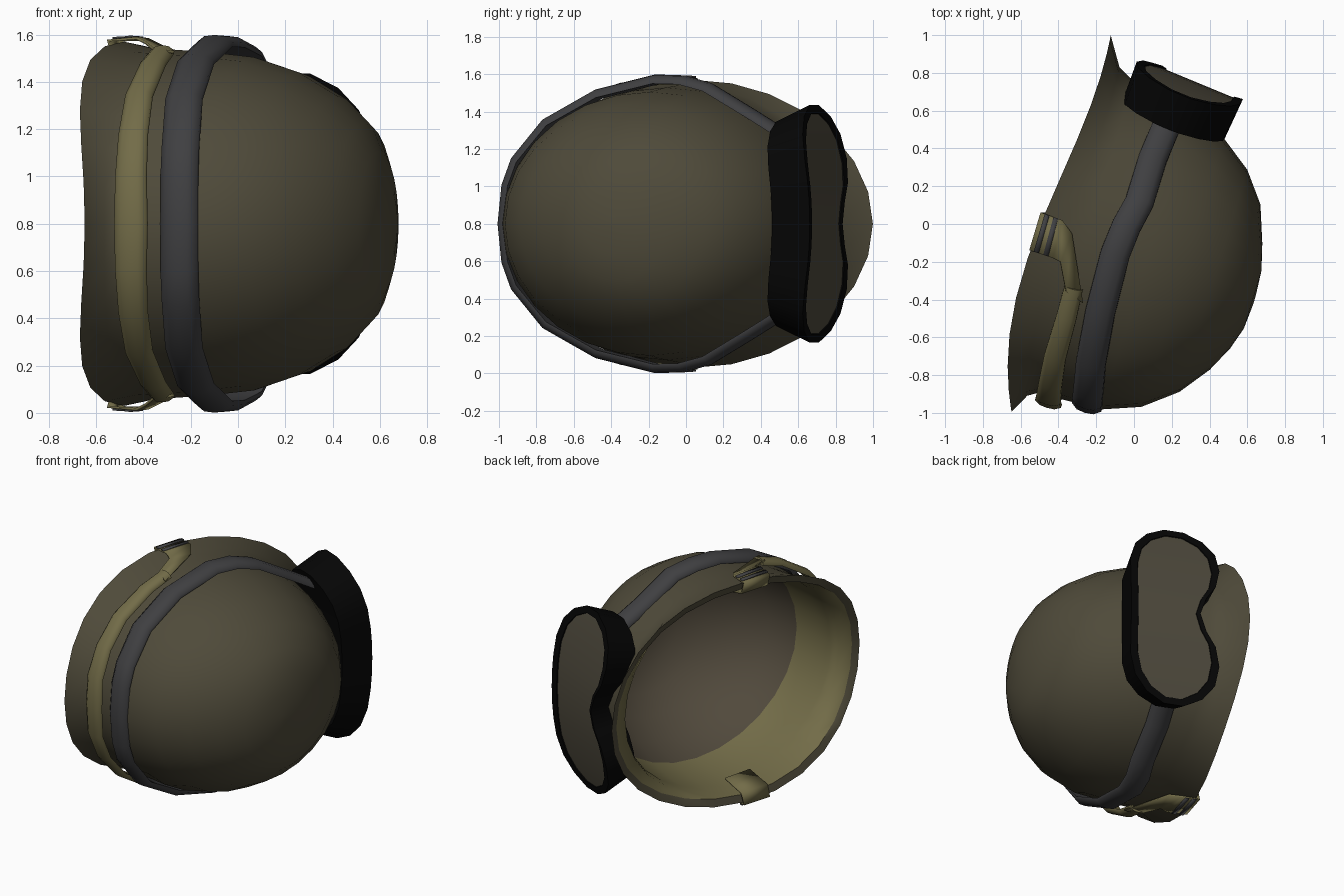
import bpy, bmesh, math
from mathutils import Vector

if "Cube" in bpy.data.objects:
    bpy.data.objects.remove(bpy.data.objects["Cube"])

C, S = 0.956, 0.292            # helmet tilt in the ground plane
ZC = 0.8                       # mirror plane height
N = 28                         # segments round the shell


def mat(name, rgb):
    m = bpy.data.materials.new(name)
    m.diffuse_color = (*rgb, 1)
    m.use_nodes = True
    m.node_tree.nodes["Principled BSDF"].inputs["Base Color"].default_value = m.diffuse_color
    return m


OLIVE = mat("olive_drab", (0.078, 0.069, 0.042))
KHAKI = mat("khaki_webbing", (0.17, 0.15, 0.065))
BROWN = mat("brown_lining", (0.082, 0.067, 0.045))
GREY = mat("dark_grey_elastic", (0.05, 0.05, 0.053))
BLACK = mat("black_rubber", (0.0016, 0.0016, 0.0016))
LENS = mat("smoked_lens", (0.075, 0.066, 0.045))


def finish(name, bm, mats, angle=40):
    bmesh.ops.recalc_face_normals(bm, faces=bm.faces)
    me = bpy.data.meshes.new(name)
    bm.to_mesh(me)
    bm.free()
    for m in mats:
        me.materials.append(m)
    me.shade_smooth()
    me.set_sharp_from_angle(angle=math.radians(angle))
    ob = bpy.data.objects.new(name, me)
    bpy.context.collection.objects.link(ob)
    return ob


def bridge(bm, a, b, mi=0):
    n = len(a)
    for i in range(n):
        j = (i + 1) % n
        bm.faces.new((a[i], a[j], b[j], b[i])).material_index = mi


# ---- helmet shell: rings of (height, rear, front, half width) along the dome axis
def oval(a, rear, front, hw):
    c, h = (rear + front) / 2, (front - rear) / 2
    return [Vector((a, c + h * math.cos(t), hw * math.sin(t)))
            for t in (2 * math.pi * i / N for i in range(N))]


def brim(inset=0, lift=0):
    pts = []
    for i in range(N):
        t = 2 * math.pi * i / N
        c, s2 = math.cos(t), math.sin(t) ** 2
        a = -0.37 - 0.04 * c - 0.10 * s2 + 0.14 * c * s2 + lift
        pts.append(Vector((a, -0.11 + (1.03 - inset) * c,
                           (0.77 - inset) * math.sin(t))))
    return pts


def blend(p, q, ta, tr):
    return [Vector((u.x + (v.x - u.x) * ta, u.y + (v.y - u.y) * tr,
                    u.z + (v.z - u.z) * tr)) for u, v in zip(p, q)]


dome = [(0.728, -0.22, -0.18, 0.02), (0.718, -0.36, -0.04, 0.16),
        (0.68, -0.48, 0.10, 0.305), (0.61, -0.62, 0.295, 0.425),
        (0.49, -0.78, 0.45, 0.54), (0.32, -0.915, 0.575, 0.64),
        (0.12, -0.99, 0.66, 0.705), (-0.10, -1.0, 0.71, 0.728),
        (-0.22, -1.0, 0.72, 0.735)]
outer = [oval(*d) for d in dome]
outer += [blend(outer[-1], brim(), 0.5, 0.25), brim()]
T = 0.018
inner_dome = [oval(a - T, r + T, f - T, w - T) for a, r, f, w in dome[1:]]
inner = [brim(0.05, 0.015), blend(inner_dome[-1], brim(0.05), 0.5, 0.25)]
inner += inner_dome[::-1]
rings = outer + inner

bm = bmesh.new()
vr = [[bm.verts.new((p.x * C + p.y * S, -p.x * S + p.y * C, ZC + p.z)) for p in r]
      for r in rings]
lip = len(outer)
for k in range(len(vr) - 1):
    bridge(bm, vr[k], vr[k + 1], 0 if k < lip else 1 if k < lip + 4 else 2)
bm.faces.new(vr[0])
bm.faces.new(vr[-1]).material_index = 2
finish("helmet_shell", bm, [OLIVE, KHAKI, BROWN], 50)


# ---- straps: half a path, mirrored, swept with a rounded flat section
def ribbon(name, half, widths, thick, material):
    path = [Vector((x, y, -z)) for x, y, z in half[:0:-1]] + [Vector(p) for p in half]
    sec = [(-0.5, -0.014), (-0.49, 0.15 * thick), (-0.28, 0.85 * thick), (0, thick),
           (0.28, 0.85 * thick), (0.49, 0.15 * thick), (0.5, -0.014)]
    bm = bmesh.new()
    loops = []
    for i, p in enumerate(path):
        t = (path[min(i + 1, len(path) - 1)] - path[max(i - 1, 0)]).normalized()
        w = Vector((C, -S, 0))
        w = (w - t * w.dot(t)).normalized()
        n = t.cross(w)
        if n.dot(p - Vector((0, -0.15, 0))) < 0:
            n = -n
        f = abs(2 * i / (len(path) - 1) - 1)
        wd = widths[0] + (widths[1] - widths[0]) * f
        loops.append([bm.verts.new(p + w * (a * wd) + n * b + Vector((0, 0, ZC)))
                      for a, b in sec])
    for a, b in zip(loops, loops[1:]):
        bridge(bm, a, b)
    bm.faces.new(loops[0])
    bm.faces.new(loops[-1])
    finish(name, bm, [material], 60)


ribbon("goggle_strap",
       [(-0.25, -0.965, 0), (-0.25, -0.945, 0.2), (-0.245, -0.90, 0.33),
        (-0.23, -0.74, 0.53), (-0.18, -0.47, 0.685), (-0.10, -0.16, 0.763),
        (-0.04, -0.01, 0.758), (0.03, 0.12, 0.72), (0.10, 0.35, 0.58),
        (0.18, 0.54, 0.46)],
       (0.165, 0.15), 0.036, GREY)
ribbon("rear_webbing",
       [(-0.455, -0.95, 0), (-0.455, -0.935, 0.2), (-0.445, -0.855, 0.38),
        (-0.42, -0.71, 0.545), (-0.36, -0.5, 0.68), (-0.32, -0.34, 0.732)],
       (0.145, 0.10), 0.024, KHAKI)


# ---- side clips folded over the brim, built from pairs of edge points
def strip(name, pairs, thick, material, side):
    bm = bmesh.new()
    rows = [[bm.verts.new((x, y, ZC + side * z)) for x, y, z in pr] for pr in pairs]
    for (a, b), (c, d) in zip(rows, rows[1:]):
        bm.faces.new((a, b, d, c))
    ob = finish(name, bm, [material], 40)
    sol = ob.modifiers.new("thickness", 'SOLIDIFY')
    sol.thickness = thick
    sol.offset = 0


clip = [((-0.36, -0.36, 0.74), (-0.27, -0.42, 0.725)),
        ((-0.39, -0.20, 0.765), (-0.33, -0.05, 0.755)),
        ((-0.43, -0.18, 0.785), (-0.38, 0.02, 0.78)),
        ((-0.55, -0.14, 0.775), (-0.49, 0.06, 0.775)),
        ((-0.53, -0.14, 0.70), (-0.47, 0.06, 0.70)),
        ((-0.36, -0.19, 0.66), (-0.31, 0.01, 0.66))]


def between(t):
    return [Vector(p).lerp(Vector(q), t) + Vector((0, 0, 0.009))
            for p, q in zip(clip[2], clip[3])]


for side, tag in ((1, "upper"), (-1, "lower")):
    strip(tag + "_brim_clip", clip, 0.012, KHAKI, side)
    for k, t in enumerate((0.2, 0.62)):
        strip(f"{tag}_clip_bar_{k + 1}", [between(t), between(t + 0.22)], 0.008, GREY, side)

# ---- goggles: stations of (z, top edge, lower edge) with a nose notch, bent round the dome
half = [(0, 0.28, -0.18), (0.12, 0.28, -0.22), (0.22, 0.28, -0.285),
        (0.35, 0.275, -0.315), (0.48, 0.235, -0.295), (0.575, 0.15, -0.22),
        (0.635, 0.03, -0.1)]
stations = [(-z, a, b) for z, a, b in half[:0:-1]] + half
M = len(stations)


def goggle_ring(bm, depth, sh=1.0, sz=1.0):
    pts = [(z, a) for z, a, b in stations] + [(z, b) for z, a, b in stations[::-1]]
    out = []
    for z, h in pts:
        z, h = z * sz, -0.02 + (h + 0.02) * sh
        n = depth - 0.26 * z * z
        out.append(bm.verts.new((h * 0.924 + n * 0.382, -h * 0.382 + n * 0.924, ZC + z)))
    return out


def goggle_cap(bm, r, mi):
    for i in range(M - 1):
        bm.faces.new((r[i], r[i + 1], r[-2 - i], r[-1 - i])).material_index = mi


bm = bmesh.new()
gr = [goggle_ring(bm, 0.61, 0.97, 0.86), goggle_ring(bm, 0.832),
      goggle_ring(bm, 0.826, 0.84, 0.93), goggle_ring(bm, 0.82, 0.83, 0.925)]
for a, b in zip(gr, gr[1:]):
    bridge(bm, a, b)
goggle_cap(bm, gr[0], 0)
goggle_cap(bm, gr[-1], 1)
finish("goggles", bm, [BLACK, LENS], 40)
